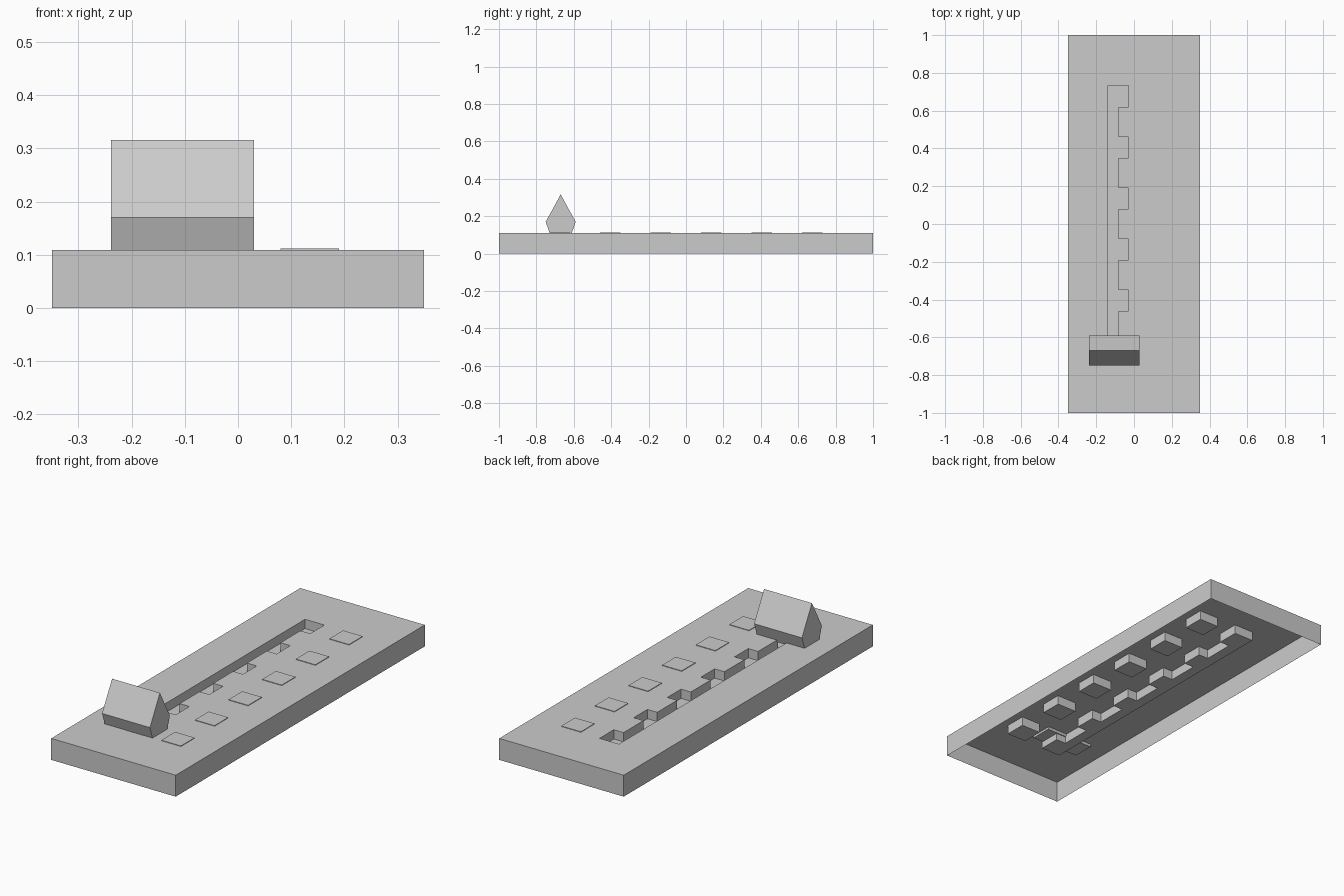
import bpy, bmesh

if "Cube" in bpy.data.objects:
    bpy.data.objects.remove(bpy.data.objects["Cube"])

TOP = 0.109        # plate surface height
PITCH = 0.27       # spacing of notches and buttons
ROWS = [(i - 2.5) * PITCH for i in range(6)]
HALF = 0.055       # half length of a notch or button


def finish(name, bm):
    mesh = bpy.data.meshes.new(name)
    bm.to_mesh(mesh)
    bm.free()
    ob = bpy.data.objects.new(name, mesh)
    bpy.context.collection.objects.link(ob)
    return ob


def ring(bm, pts, z):
    return [bm.verts.new((x, y, z)) for x, y in pts]


def bridge(bm, a, b):
    n = len(a)
    for i in range(n):
        j = (i + 1) % n
        bm.faces.new((a[i], a[j], b[j], b[i]))


def loop_edges(bm, vs):
    return [bm.edges.new((vs[i - 1], vs[i])) for i in range(len(vs))]


# Notched slot outline
slot = [(-0.137, ROWS[-1] + HALF + 0.004), (-0.137, ROWS[0] - HALF)]
for i, y in enumerate(ROWS):
    hi = y + HALF + (0.004 if i == 5 else 0)
    lo = y - HALF
    if i > 0:
        slot.append((-0.083, lo))
    slot += [(-0.028, lo), (-0.028, hi)]
    if i < 5:
        slot.append((-0.083, hi))

# Plate: open-bottomed shell with a sunken slot trough
bm = bmesh.new()
rect = [(-0.35, -1), (0.35, -1), (0.35, 1), (-0.35, 1)]
outer = ring(bm, rect, TOP)
inner = ring(bm, slot, TOP)
edges = loop_edges(bm, outer) + loop_edges(bm, inner)
bmesh.ops.triangle_fill(bm, use_beauty=True, use_dissolve=False,
                        edges=edges, normal=(0, 0, 1))
bridge(bm, ring(bm, rect, 0), outer)
floor = ring(bm, slot, 0.062)
bridge(bm, inner, floor)
bm.faces.new(floor)
bmesh.ops.recalc_face_normals(bm, faces=bm.faces[:])
if sum(f.normal.z * f.calc_area() for f in bm.faces) < 0:
    bmesh.ops.reverse_faces(bm, faces=bm.faces[:])
finish("slotted_plate", bm)

# Flush indicator buttons, hanging below the plate
for i, y in enumerate(ROWS):
    bm = bmesh.new()
    bmesh.ops.create_cube(bm, size=1)
    z0, z1 = 0.062, TOP + 0.003
    for v in bm.verts:
        v.co = (0.135 + v.co.x * 0.11, y + v.co.y * 0.11,
                (z0 + z1) / 2 + v.co.z * (z1 - z0))
    finish(f"button_{i + 1}", bm)

# Slider handle: faceted wedge profile extruded along x
bm = bmesh.new()
profile = [(-0.055, 0.097), (0.055, 0.097), (0.08, 0.17), (0, 0.316), (-0.08, 0.17)]
ends = [[bm.verts.new((x, y - 0.67, z)) for y, z in profile] for x in (-0.239, 0.03)]
bridge(bm, *ends)
for e in ends:
    bm.faces.new(e)
bmesh.ops.recalc_face_normals(bm, faces=bm.faces[:])
finish("slider_handle", bm)
